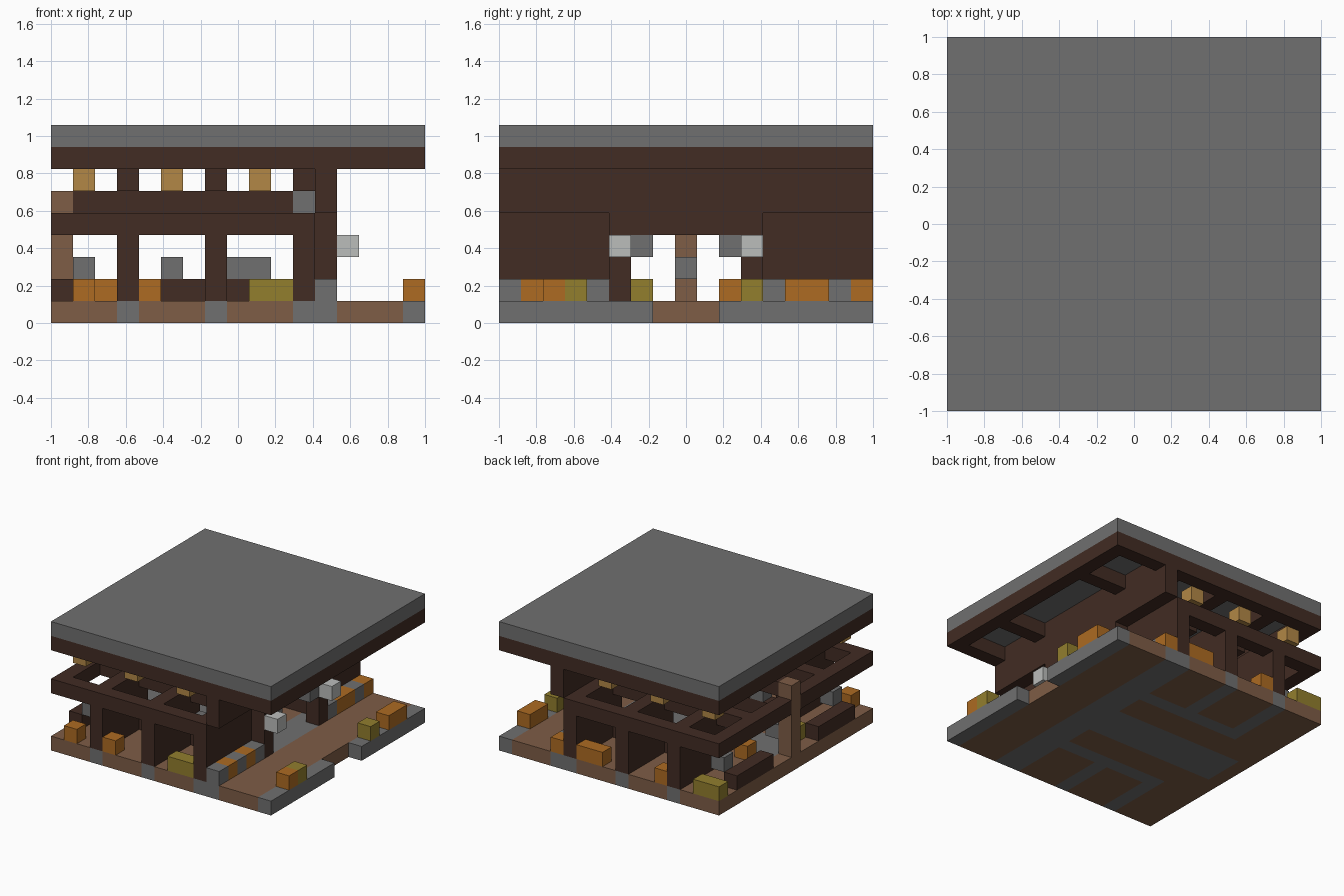
import bpy, bmesh
from mathutils import Vector

if "Cube" in bpy.data.objects:
    bpy.data.objects.remove(bpy.data.objects["Cube"], do_unlink=True)

N = 17
U = 2 / N


def material(name, r, g, b):
    m = bpy.data.materials.new(name)
    m.use_nodes = True
    m.diffuse_color = (r, g, b, 1)
    m.node_tree.nodes["Principled BSDF"].inputs["Base Color"].default_value = (r, g, b, 1)
    return m


STONE = material("stone grey", .162, .162, .162)
PLANK = material("plank tan", .209, .109, .061)
DARK = material("dark timber", .054, .025, .017)
HAY = material("orange hay", .418, .147, .016)
STRAW = material("olive straw", .287, .209, .027)
AMBER = material("amber lantern", .445, .242, .061)
PALE = material("pale lamp", .50, .51, .50)


def span(v):
    """One cell, or an inclusive (first, last) range of cells."""
    return v if isinstance(v, tuple) else (v, v)


def box(name, mat, i, j, k):
    """Axis-aligned block covering whole cells of the grid."""
    lo = Vector([span(v)[0] for v in (i, j, k)])
    hi = Vector([span(v)[1] + 1 for v in (i, j, k)])
    size, mid = (hi - lo) * U, (lo + hi) * U / 2 - Vector((1, 1, 0))
    bm = bmesh.new()
    bmesh.ops.create_cube(bm, size=1)
    for v in bm.verts:
        v.co = Vector(a * b for a, b in zip(v.co, size)) + mid
    return finish(name, bm, [mat])


def finish(name, bm, mats):
    me = bpy.data.meshes.new(name)
    bm.to_mesh(me)
    bm.free()
    for m in mats:
        me.materials.append(m)
    ob = bpy.data.objects.new(name, me)
    bpy.context.collection.objects.link(ob)
    return ob


def mirrored(name, mat, i, j, k):
    """A block and its twin on the other side of the central aisle."""
    a, b = span(j)
    box(name + "_front", mat, i, (a, b), k)
    box(name + "_back", mat, i, (N - 1 - b, N - 1 - a), k)


# Floor slab: plank fields with stone footings, notched at the entrance
def is_stone(i, j):
    stall = j <= 4 or j >= 12
    return (i in (11, 12, 16) or (stall and i in (3, 7))
            or (j in (4, 12) and 3 <= i <= 11) or (7 <= j <= 9 and 1 <= i <= 12))


bm = bmesh.new()
bmesh.ops.create_grid(bm, x_segments=N, y_segments=N, size=1)
notch = [f for f in bm.faces
         if f.calc_center_median().x > 1 - U and abs(f.calc_center_median().y) < 1.5 * U]
bmesh.ops.delete(bm, geom=notch, context='FACES')
top = bmesh.ops.extrude_face_region(bm, geom=bm.faces[:], use_keep_orig=True)["geom"]
bmesh.ops.translate(bm, vec=(0, 0, U), verts=[g for g in top if isinstance(g, bmesh.types.BMVert)])
bmesh.ops.recalc_face_normals(bm, faces=bm.faces[:])
for f in bm.faces:
    c = f.calc_center_median() - f.normal * U / 2
    f.material_index = int(is_stone(int((c.x + 1) / U), int((c.y + 1) / U)))
finish("floor_slab", bm, [PLANK, STONE])

# Stall partitions, end walls and the beams above them
for i in (3, 7, 11):
    mirrored(f"stall_wall_{i}", DARK, i, (0, 4), (1, 3))
    mirrored(f"cross_beam_{i}", DARK, i, (1, 3), 4)
    box(f"roof_joist_{i}", DARK, i, (4, 12), 6)
for j in (0, 4):
    mirrored(f"long_beam_{j}", DARK, (0, 11), j, 4)
mirrored("side_beam_outer", DARK, 0, (1, 3), 4)
mirrored("side_beam_inner", DARK, 0, (5, 7), 4)

# Low fences around the stalls
for i in (4, 8):
    mirrored(f"stall_fence_{i}", DARK, (i, i + 2), 4, 1)
mirrored("side_fence", DARK, 0, (2, 5), 1)
mirrored("trough_a", STONE, 5, 4, 2)
mirrored("trough_b", STONE, (8, 9), 4, 2)
mirrored("corner_trough", STONE, 1, 2, 2)

# Entrance gateway and upper gable wall
mirrored("door_jamb", DARK, 12, 5, (1, 3))
mirrored("door_corner", STONE, 12, 6, 3)
mirrored("door_lamp", PALE, 13, 5, 3)
box("door_lintel", DARK, 12, (5, 11), 4)
box("upper_wall", DARK, 12, (0, 16), (5, 6))

# Ridge beam carried by a plank post
box("ridge_post", PLANK, 0, 8, (1, 5))
box("ridge_beam", DARK, (1, 10), 8, 5)
box("ridge_bracket", STONE, 11, 8, 5)
box("post_bracket", STONE, 1, 8, 2)

# Hanging lanterns
for i in (1, 5, 9):
    mirrored(f"lantern_{i}", AMBER, i, 1, 6)

# Roof frame and slab
for i in (0, 16):
    box(f"roof_edge_{i}", DARK, i, (0, 16), 7)
for i in (3, 7, 11, 12):
    box(f"roof_rafter_{i}", DARK, i, (1, 15), 7)
for j in (0, 4):
    mirrored(f"roof_purlin_{j}", DARK, (1, 15), j, 7)
box("roof_slab", STONE, (0, 16), (0, 16), 8)

# Blocks stacked against the entrance wall
for j, mat in zip((0, 1, 2, 3, 4, 12, 13, 14, 15, 16),
                  (STONE, HAY, STONE, HAY, STONE, STONE, HAY, HAY, STONE, HAY)):
    box(f"wall_block_{j}", mat, 12, j, 1)

# Loose bales
bales = [(HAY, 1, 0), (HAY, 4, 0), (STRAW, (9, 10), 0),
         (STRAW, (0, 1), 16), (HAY, 4, 16), (HAY, (9, 10), 16),
         (HAY, 16, 2), (STRAW, 16, 3), (STRAW, 16, 11), (HAY, 16, (13, 14)),
         (STRAW, 1, 6), (HAY, 2, 10)]
for n, (mat, i, j) in enumerate(bales):
    box(f"bale_{n}", mat, i, j, 1)
